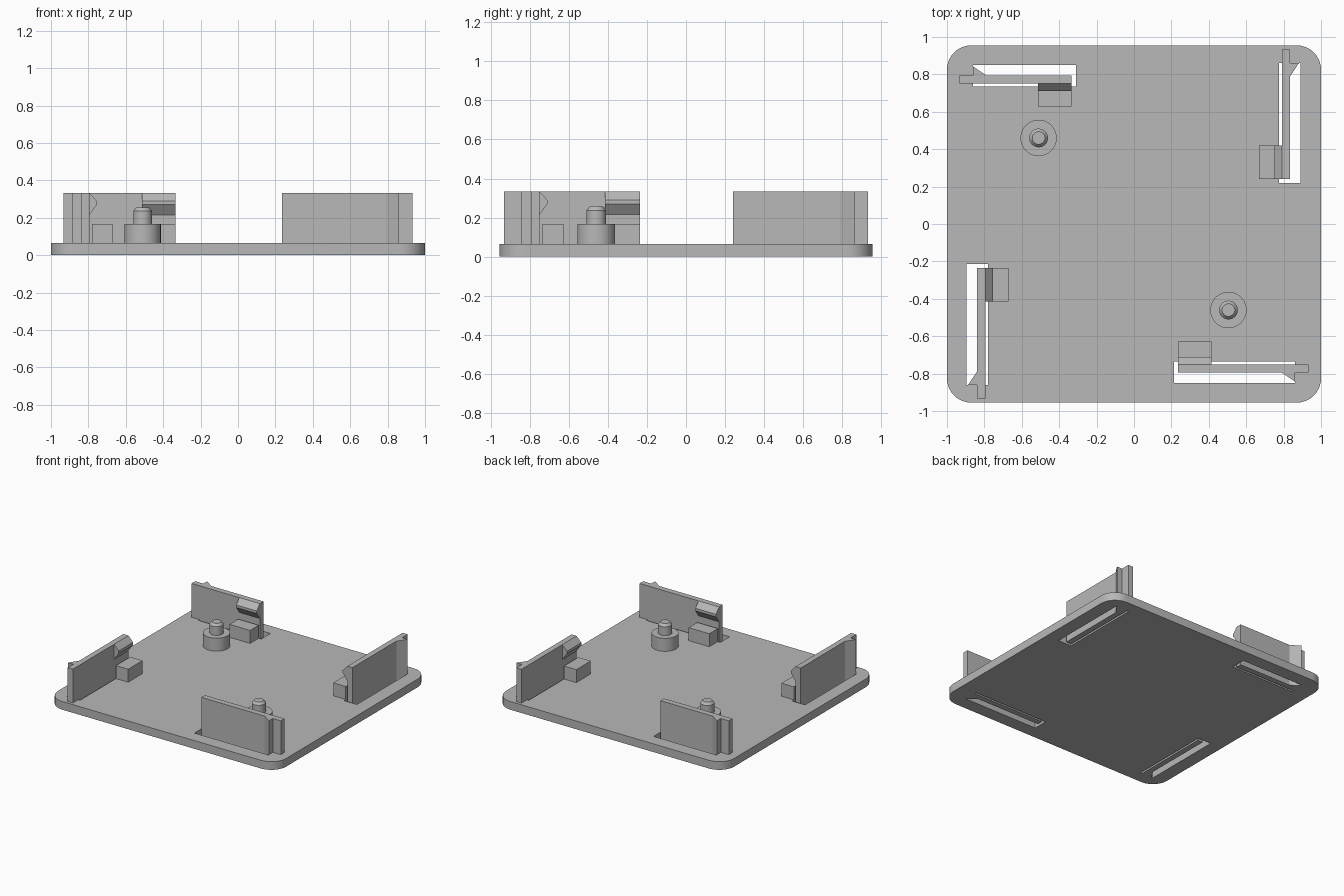
import bpy, bmesh
from math import radians, sin, cos, pi
from mathutils import Matrix, Vector

cube = bpy.data.objects.get("Cube")
if cube:
    bpy.data.objects.remove(cube, do_unlink=True)

GREY = (0.48, 0.48, 0.48, 1)
grey = bpy.data.materials.new("plain_grey")
grey.use_nodes = True
grey.diffuse_color = GREY
grey.node_tree.nodes["Principled BSDF"].inputs["Base Color"].default_value = GREY

THICK, TOP = 0.065, 0.333      # plate thickness, clip height


def prism(bm, points, along):
    """Extrude a flat polygon along a vector into a closed solid."""
    face = bm.faces.new([bm.verts.new(p) for p in points])
    geo = bmesh.ops.extrude_face_region(bm, geom=[face], use_keep_orig=True)
    moved = [v for v in geo["geom"] if isinstance(v, bmesh.types.BMVert)]
    bmesh.ops.translate(bm, verts=moved, vec=Vector(along))


def upright(bm, outline, z0, z1):
    prism(bm, [(x, y, z0) for x, y in outline], (0, 0, z1 - z0))


def rect(x0, x1, y0, y1):
    return [(x0, y0), (x1, y0), (x1, y1), (x0, y1)]


def finish(bm, name, turn=0, smooth=False):
    bmesh.ops.rotate(bm, verts=bm.verts, matrix=Matrix.Rotation(radians(turn), 3, 'Z'))
    bmesh.ops.recalc_face_normals(bm, faces=bm.faces)
    mesh = bpy.data.meshes.new(name)
    bm.to_mesh(mesh)
    bm.free()
    mesh.materials.append(grey)
    ob = bpy.data.objects.new(name, mesh)
    bpy.context.collection.objects.link(ob)
    bpy.ops.object.select_all(action='DESELECT')
    ob.select_set(True)
    bpy.context.view_layer.objects.active = ob
    if smooth:
        bpy.ops.object.shade_smooth_by_angle(angle=radians(30))
    return ob


# Name, turn, start along the edge, distance of the inner wall face
CLIPS = [("front", 0, 0.235, 0.75), ("left", 90, 0.24, 0.79),
         ("back", 180, 0.333, 0.75), ("right", 270, 0.235, 0.795)]

# Base plate with rounded corners
R, HX, HY, STEPS = 0.13, 1.0, 0.955, 10
outline = []
for i, (sx, sy) in enumerate([(1, 1), (-1, 1), (-1, -1), (1, -1)]):
    for k in range(STEPS + 1):
        a = (i + k / STEPS) * pi / 2
        outline.append((sx * (HX - R) + R * cos(a), sy * (HY - R) + R * sin(a)))
bm = bmesh.new()
upright(bm, outline, 0, THICK)
plate = finish(bm, "base_plate", smooth=True)

# Cut one slot under each clip
for name, turn, start, inner in CLIPS:
    bm = bmesh.new()
    upright(bm, rect(start - 0.022, 0.862, -inner - 0.1, -inner + 0.015), -0.1, 0.2)
    cutter = finish(bm, name + "_slot_cutter", turn)
    cutter.hide_render = True
    mod = plate.modifiers.new("slot", 'BOOLEAN')
    mod.operation = 'DIFFERENCE'
    mod.solver = 'EXACT'
    mod.object = cutter
    bpy.context.view_layer.objects.active = plate
    bpy.ops.object.modifier_apply(modifier=mod.name)
    bpy.data.objects.remove(cutter, do_unlink=True)

for name, turn, start, inner in CLIPS:
    outer = inner + 0.045
    # Spring wall with its outward wedge, and the foot standing on the plate
    bm = bmesh.new()
    upright(bm, [(start, -inner), (start, -outer), (0.79, -outer),
                 (0.862, -outer - 0.048), (0.862, -inner)], 0, TOP)
    upright(bm, rect(0.862, 0.932, -outer, -inner), THICK, TOP)
    # Inward hook near the free end
    hook = [(0, TOP), (0.04, 0.29), (0.04, 0.27), (0, 0.215)]
    prism(bm, [(start, -inner + d, z) for d, z in hook], (0.18, 0, 0))
    finish(bm, name + "_clip", turn)
    # Support block beside the slot
    bm = bmesh.new()
    upright(bm, rect(start, start + 0.18, -inner + 0.015, -inner + 0.123), THICK, 0.168)
    finish(bm, name + "_support_block", turn)

# Stepped locating pins: radius and height up the profile
PROFILE = [(0.097, THICK), (0.097, 0.168), (0.05, 0.168),
           (0.05, 0.237), (0.034, 0.256)]
SIDES = 40
for name, x, y in [("back_pin", -0.51, 0.46), ("front_pin", 0.505, -0.46)]:
    bm = bmesh.new()
    rings = [[bm.verts.new((x + r * cos(2 * pi * k / SIDES), y + r * sin(2 * pi * k / SIDES), z))
              for k in range(SIDES)] for r, z in PROFILE]
    for low, high in zip(rings, rings[1:]):
        for k in range(SIDES):
            n = (k + 1) % SIDES
            bm.faces.new((low[k], low[n], high[n], high[k]))
    bm.faces.new(rings[0][::-1])
    bm.faces.new(rings[-1])
    finish(bm, name, smooth=True)
